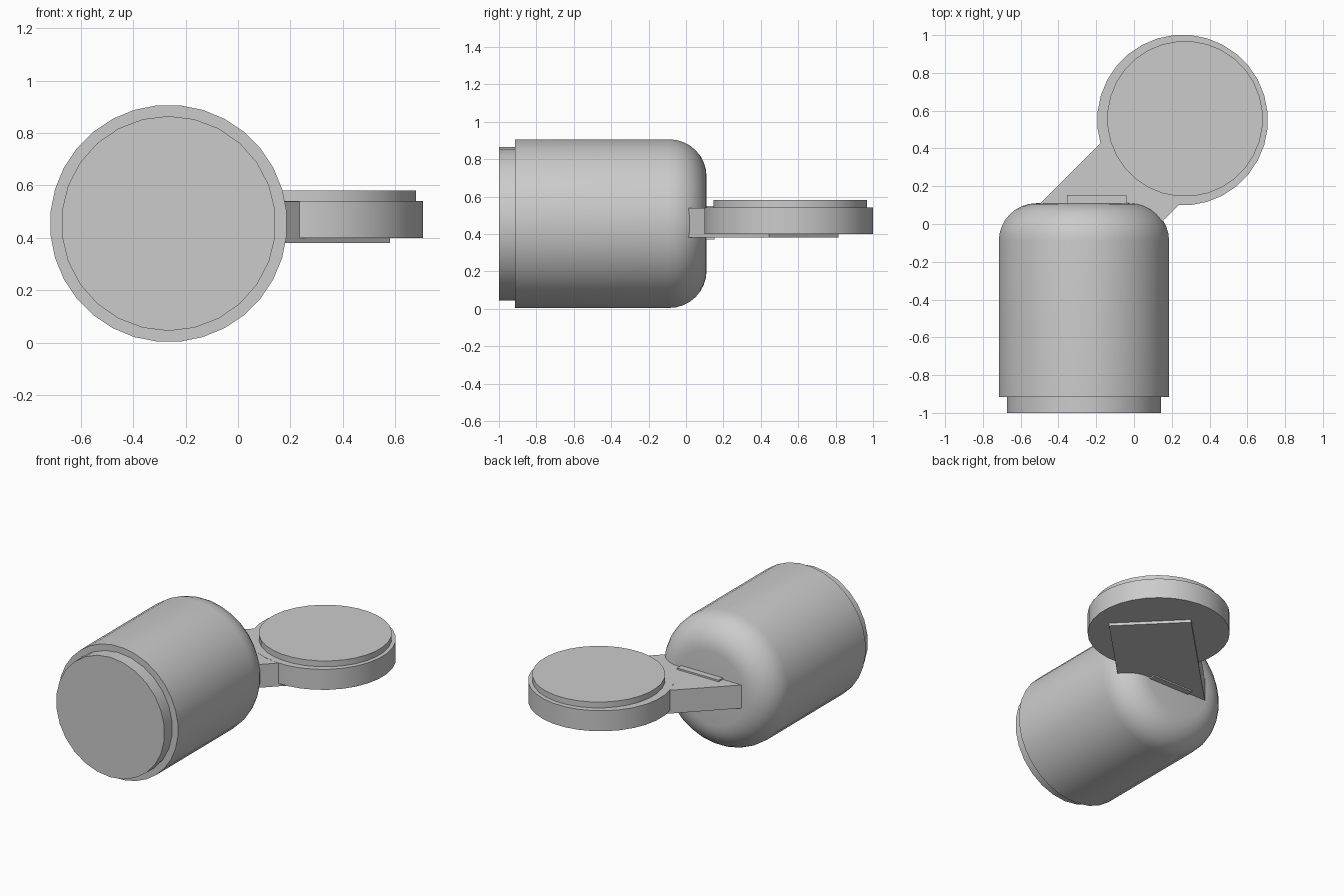
import bpy, bmesh, math
from mathutils import Matrix, Vector

cube = bpy.data.objects.get("Cube")
if cube:
    bpy.data.objects.remove(cube, do_unlink=True)

grey = bpy.data.materials.new("plain grey")
grey.use_nodes = True
COLOUR = (0.6, 0.6, 0.6, 1)
grey.diffuse_color = COLOUR
grey.node_tree.nodes["Principled BSDF"].inputs["Base Color"].default_value = COLOUR


def add_object(name, bm, matrix=Matrix(), smooth=True):
    bmesh.ops.remove_doubles(bm, verts=bm.verts, dist=1e-5)
    bmesh.ops.recalc_face_normals(bm, faces=bm.faces)
    mesh = bpy.data.meshes.new(name)
    bm.to_mesh(mesh)
    bm.free()
    mesh.materials.append(grey)
    obj = bpy.data.objects.new(name, mesh)
    obj.matrix_world = matrix
    bpy.context.collection.objects.link(obj)
    if smooth:
        bpy.ops.object.select_all(action='DESELECT')
        obj.select_set(True)
        bpy.context.view_layer.objects.active = obj
        bpy.ops.object.shade_smooth_by_angle(angle=math.radians(30))
    return obj


def lathe(name, profile, sides, matrix):
    """Turn a (radius, height) profile around the local z axis."""
    bm = bmesh.new()
    rings = []
    for r, h in profile:
        rings.append([bm.verts.new((r * math.cos(a), r * math.sin(a), h))
                      for a in (math.tau * (i + 0.5) / sides for i in range(sides))])
    for low, high in zip(rings, rings[1:]):
        for i in range(sides):
            j = (i + 1) % sides
            bm.faces.new((low[i], low[j], high[j], high[i]))
    bm.faces.new(rings[0])
    bm.faces.new(rings[-1])
    return add_object(name, bm, matrix)


def box(name, low, high, matrix=Matrix()):
    bm = bmesh.new()
    bmesh.ops.create_cube(bm, size=1)
    low, high = Vector(low), Vector(high)
    for v in bm.verts:
        v.co = (low + high) / 2 + v.co * (high - low)
    return add_object(name, bm, matrix, smooth=False)


# Horizontal body: local z runs towards the back, with a rounded back rim
lying = Matrix.Translation((-0.265, 0, 0.455)) @ Matrix.Rotation(-math.pi / 2, 4, 'X')
R, BACK, ROUND = 0.453, 0.11, 0.2
rim = [(R - ROUND + ROUND * math.cos(t), BACK - ROUND + ROUND * math.sin(t))
       for t in (math.pi / 2 * i / 8 for i in range(9))]
lathe("body", [(R, -0.915)] + rim, 32, lying)
lathe("front_cap", [(0.41, -1.0), (0.41, -0.9)], 26, lying)

# Round platform with a raised top
lathe("side_disc", [(0.452, 0.4), (0.452, 0.54)], 32, Matrix.Translation((0.257, 0.55, 0)))
lathe("side_disc_top", [(0.412, 0.53), (0.412, 0.58)], 32, Matrix.Translation((0.27, 0.557, 0)))

# Diagonal arm from inside the body to under the disc
diagonal = Matrix.Translation((0.395, 0.63, 0)) @ Matrix.Rotation(math.pi / 4, 4, 'Z')
box("arm", (-1.13, -0.262, 0.38), (0, 0.262, 0.539), diagonal)

# Thin bar clamping the arm against the body
box("arm_bar", (-0.355, 0.05, 0.37), (-0.04, 0.153, 0.55))
